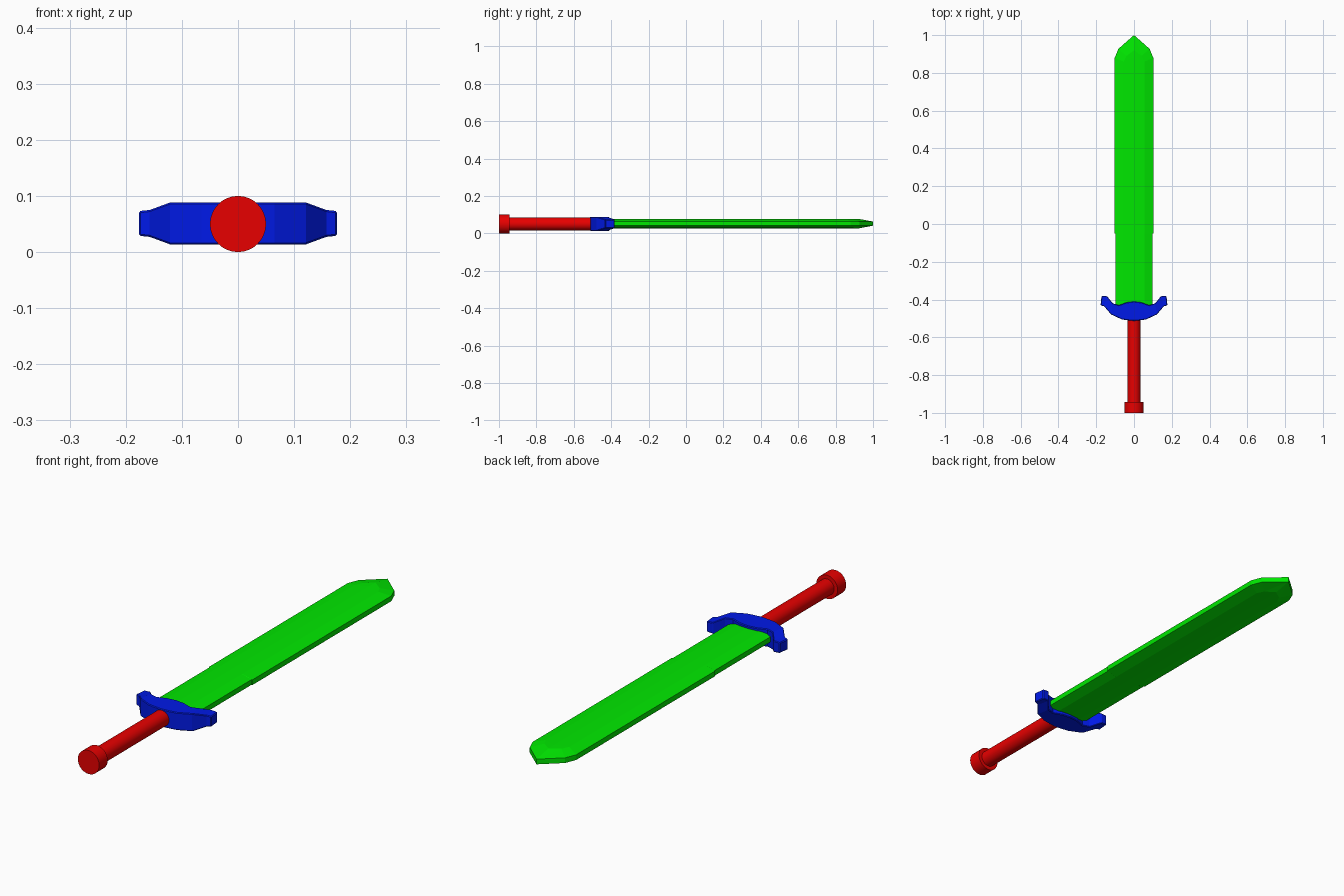
import bpy, bmesh
from math import pi

cube = bpy.data.objects.get("Cube")
if cube:
    bpy.data.objects.remove(cube, do_unlink=True)

MID = 0.05  # height of the sword's axis


def material(name, rgb):
    m = bpy.data.materials.new(name)
    m.use_nodes = True
    m.diffuse_color = (*rgb, 1)
    m.node_tree.nodes["Principled BSDF"].inputs["Base Color"].default_value = (*rgb, 1)
    return m


green = material("green", (0, 0.8, 0))
blue = material("blue", (0, 0.01, 0.8))
red = material("red", (0.8, 0, 0))


def loft(name, rings, mat):
    """Skin a row of equal closed rings and cap both ends."""
    bm = bmesh.new()
    loops = [[bm.verts.new(p) for p in ring] for ring in rings]
    n = len(loops[0])
    for a, b in zip(loops, loops[1:]):
        for i in range(n):
            j = (i + 1) % n
            bm.faces.new((a[i], a[j], b[j], b[i]))
    bm.faces.new(loops[0])
    bm.faces.new(loops[-1])
    bmesh.ops.remove_doubles(bm, verts=bm.verts, dist=0.0002)
    bmesh.ops.recalc_face_normals(bm, faces=bm.faces)
    mesh = bpy.data.meshes.new(name)
    bm.to_mesh(mesh)
    bm.free()
    mesh.materials.append(mat)
    obj = bpy.data.objects.new(name, mesh)
    bpy.context.collection.objects.link(obj)
    return obj


def rod(name, radius, y0, y1):
    bpy.ops.mesh.primitive_cylinder_add(
        vertices=32, radius=radius, depth=y1 - y0,
        location=(0, (y0 + y1) / 2, MID), rotation=(pi / 2, 0, 0))
    obj = bpy.context.object
    obj.name = name
    obj.data.materials.append(red)
    bpy.ops.object.shade_smooth_by_angle()


# Handle
rod("pommel", 0.05, -1.0, -0.943)
rod("grip", 0.034, -0.945, -0.46)


# Blade: shallow ridge, bevelled sides, narrow flat edge, creased point
def blade_ring(edge_y, flat_y, ridge_y, edge, flat, ridge=0.026, shoulder=0.024, rim=0.011):
    top = [(edge, edge_y, rim), (flat, flat_y, shoulder), (0, ridge_y, ridge),
           (-flat, flat_y, shoulder), (-edge, edge_y, rim)]
    section = top + [(x, y, -z) for x, y, z in reversed(top)]
    return [(x, y, MID + 0.002 + z) for x, y, z in section]


loft("blade", [
    blade_ring(-0.45, -0.45, -0.45, 0.098, 0.055),
    blade_ring(-0.051, -0.051, -0.051, 0.098, 0.055),
    blade_ring(-0.05, -0.05, -0.05, 0.102, 0.055),
    blade_ring(0.88, 0.86, 0.88, 0.102, 0.055),
    blade_ring(0.927, 0.89, 0.92, 0.083, 0.04),
    blade_ring(1, 1, 1, 0, 0, 0.011, 0.011),
], green)

# Guard: x and y on the handle side, x and y on the blade side, half height
half = [
    (0.04, -0.509, 0.04, -0.415, 0.0375),
    (0.065, -0.505, 0.08, -0.430, 0.0375),
    (0.121, -0.479, 0.112, -0.420, 0.0375),
    (0.158, -0.436, 0.143, -0.382, 0.024),
    (0.177, -0.431, 0.172, -0.382, 0.022),
]
stations = ([(-a, b, -c, d, h) for a, b, c, d, h in reversed(half)]
            + [(0, -0.513, 0, -0.41, 0.0375)] + half)
guard = loft("guard", [
    [(a, b, MID + 0.001 - h), (c, d, MID + 0.001 - h),
     (c, d, MID + 0.001 + h), (a, b, MID + 0.001 + h)]
    for a, b, c, d, h in stations], blue)
bevel = guard.modifiers.new("soft_edges", "BEVEL")
bevel.width = 0.003
bevel.segments = 1
bevel.limit_method = "ANGLE"
bevel.angle_limit = pi / 4
